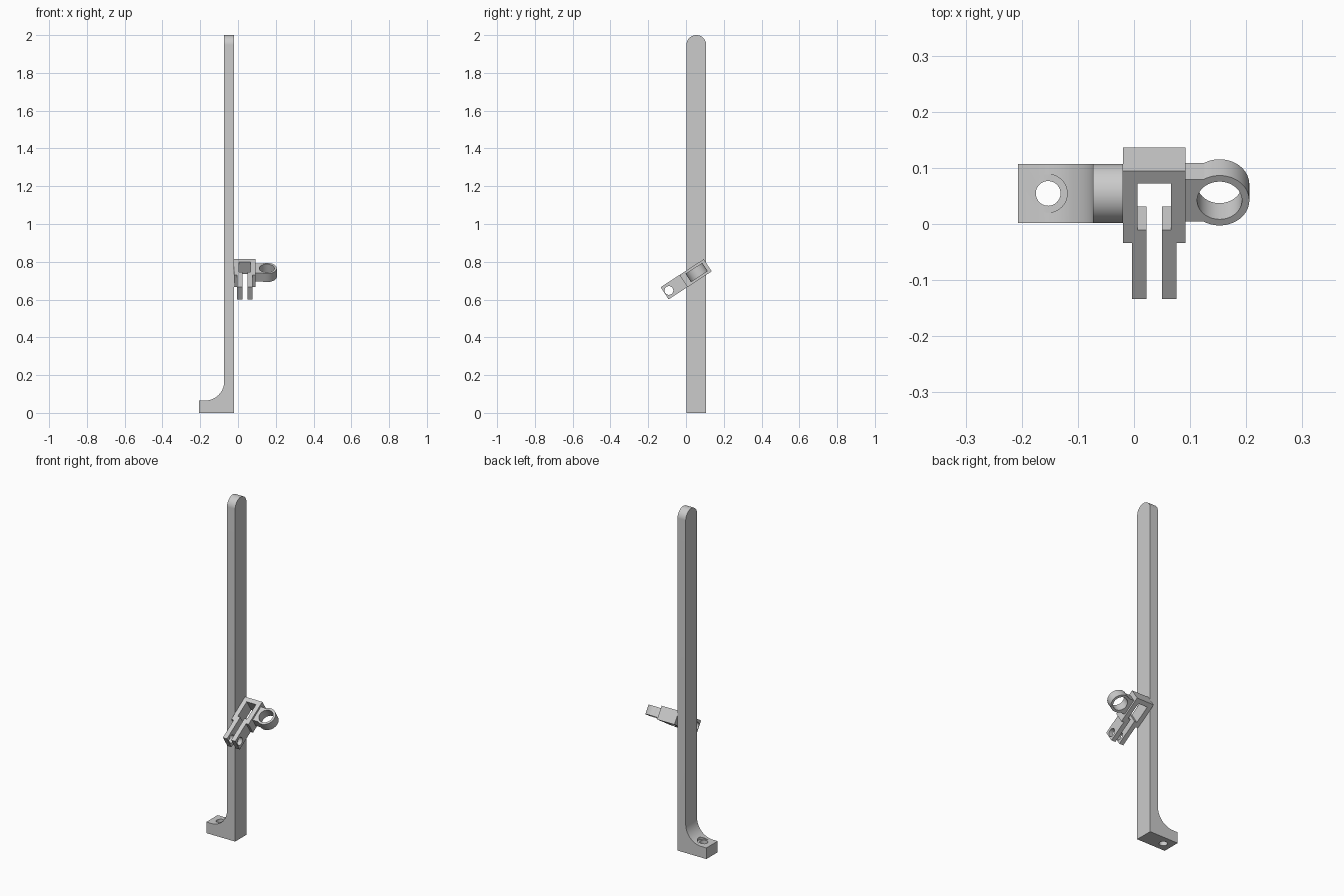
import bpy
import bmesh
from math import radians, sin, cos, pi, acos
from mathutils import Matrix

if "Cube" in bpy.data.objects:
    bpy.data.objects.remove(bpy.data.objects["Cube"], do_unlink=True)

grey = bpy.data.materials.new("light grey")
grey.use_nodes = True
colour = (0.6, 0.6, 0.6, 1)
grey.diffuse_color = colour
grey.node_tree.nodes["Principled BSDF"].inputs["Base Color"].default_value = colour


def arc(cx, cy, r, start, end, n=32):
    """Points along an arc, angles in radians."""
    return [(cx + r * cos(start + (end - start) * i / n),
             cy + r * sin(start + (end - start) * i / n)) for i in range(n + 1)]


def circle(cx, cy, r, n=64):
    return arc(cx, cy, r, 0, 2 * pi, n)[:-1]


def extrude(name, profile, low, high, frame):
    """Solid from a flat profile, pushed along the frame's own z."""
    bm = bmesh.new()
    face = bm.faces.new([bm.verts.new((x, y, low)) for x, y in profile])
    grown = bmesh.ops.extrude_face_region(bm, geom=[face])
    tops = [v for v in grown["geom"] if isinstance(v, bmesh.types.BMVert)]
    bmesh.ops.translate(bm, verts=tops, vec=(0, 0, high - low))
    bmesh.ops.recalc_face_normals(bm, faces=bm.faces)
    bm.transform(frame)
    mesh = bpy.data.meshes.new(name)
    bm.to_mesh(mesh)
    bm.free()
    mesh.materials.append(grey)
    obj = bpy.data.objects.new(name, mesh)
    bpy.context.collection.objects.link(obj)
    return obj


def activate(obj):
    bpy.ops.object.select_all(action='DESELECT')
    obj.select_set(True)
    bpy.context.view_layer.objects.active = obj


def carve(obj, cutter, operation='DIFFERENCE'):
    """Apply a boolean, then drop the cutter."""
    cutter.hide_render = True
    mod = obj.modifiers.new("carve", 'BOOLEAN')
    mod.operation = operation
    mod.solver = 'EXACT'
    mod.object = cutter
    activate(obj)
    bpy.ops.object.modifier_apply(modifier=mod.name)
    bpy.data.objects.remove(cutter, do_unlink=True)


ground = Matrix.Identity(4)
side = Matrix.Rotation(radians(90), 4, 'X')              # profile in x, z
end = Matrix(((0, 0, 1, 0), (1, 0, 0, 0), (0, 1, 0, 0), (0, 0, 0, 1)))  # profile in y, z

# Post with a filleted foot
left, right, front, back = -0.073, -0.02, 0.002, 0.107
foot_top, fillet = 0.065, 0.102
outline = [(-0.207, 0), (right, 0), (right, 2), (left, 2)]
outline += arc(left - fillet, foot_top + fillet, fillet, 0, -pi / 2)
outline += [(-0.207, foot_top)]
post = extrude("post_and_foot", outline, -back, -front, side)

# Rounded top of the post
radius = (back - front) / 2
middle = front + radius
dome = [(front - 0.0, -0.1), (back + 0.0, -0.1)] + arc(middle, 2 - radius, radius, 0, pi)
# widen the straight flanks slightly so that only the top is trimmed
dome = [(middle + (y - middle) * 1.0005, z) for y, z in dome]
carve(post, extrude("dome_cutter", dome, -0.5, 0.5, end), 'INTERSECT')

# Screw hole and clearance for the screw head
carve(post, extrude("screw_cutter", circle(-0.153, middle, 0.022), -0.1, 0.3, ground))
carve(post, extrude("head_cutter", circle(-0.153, middle, 0.034), foot_top + 0.001, 0.3, ground))

# Tilted frame of the clamp: x across, y along its length, z through it
tilt = Matrix.Translation((0, 0.001, 0.7075)) @ Matrix.Rotation(radians(33), 4, 'X')
half = 0.0385
centre = 0.036

# Clamp body: window, slot and two prongs in one outline, mirrored about its centre
half_outline = [(0.056, 0.136), (0.056, -0.017), (0.04, -0.017), (0.04, -0.136),
                (0.0135, -0.136), (0.0135, 0.011), (0.03, 0.011), (0.03, 0.11)]
outline = [(centre + x, y) for x, y in half_outline]
outline += [(centre - x, y) for x, y in reversed(half_outline)]
clamp = extrude("clamp_body", outline, -half, half, tilt)

# Pin hole across both prongs
pin = tilt @ Matrix.Translation((centre, -0.109, 0)) @ Matrix.Rotation(radians(90), 4, 'Y')
carve(clamp, extrude("pin_cutter", circle(0, 0, 0.023), -0.2, 0.2, pin))

# Ring on a short neck
ring_x, ring_y, outer, neck = 0.1525, 0.066, 0.053, 0.045
opening = pi - acos((outer ** 2 - neck ** 2) ** 0.5 / outer)
outline = [(0.08, ring_y - neck)] + arc(ring_x, ring_y, outer, -opening, opening, 56)
outline += [(0.08, ring_y + neck)]
ring = extrude("ring_arm", outline, -0.0265, 0.0265, tilt)
carve(ring, extrude("ring_cutter", circle(ring_x, ring_y, 0.04), -0.2, 0.2, tilt))

for obj in (post, clamp, ring):
    activate(obj)
    bpy.ops.object.shade_smooth_by_angle(angle=radians(30))
